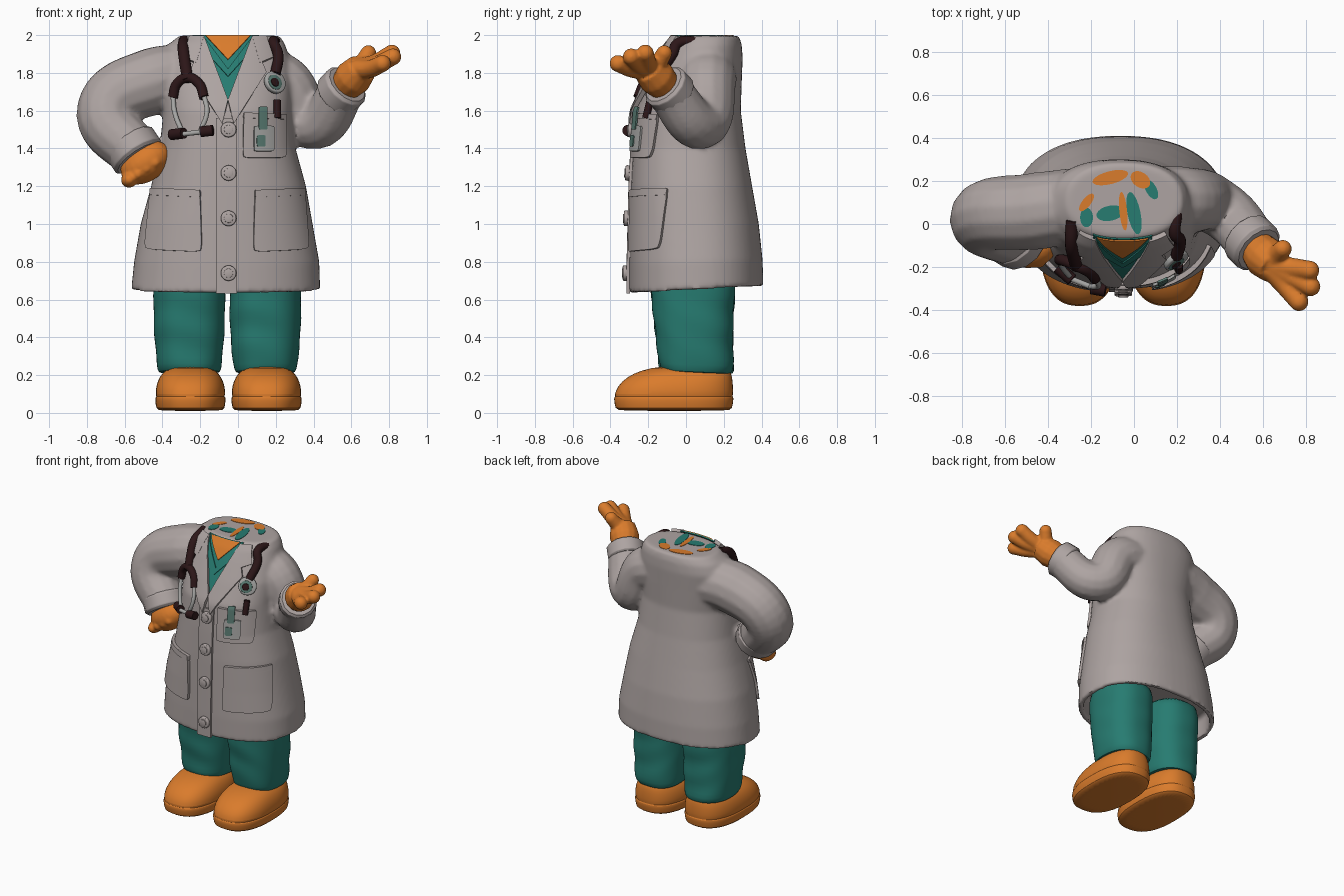
import bpy, bmesh, math
from math import sin, cos, pi
from mathutils import Vector

if bpy.data.objects.get("Cube"):
    bpy.data.objects.remove(bpy.data.objects["Cube"])


def material(name, rgb):
    m = bpy.data.materials.new(name)
    m.use_nodes = True
    m.diffuse_color = (*rgb, 1)
    m.node_tree.nodes["Principled BSDF"].inputs["Base Color"].default_value = (*rgb, 1)
    return m


COAT = material("coat grey", (0.42, 0.37, 0.36))
TEAL = material("scrubs teal", (0.02, 0.2, 0.165))
ORANGE = material("orange", (0.7, 0.2, 0.025))
DARK = material("dark rubber", (0.025, 0.008, 0.009))
METAL = material("pale metal", (0.38, 0.38, 0.37))
BADGE = material("badge green", (0.1, 0.2, 0.17))


def finish(ob, name, mat, smooth=True):
    ob.name = name
    ob.data.materials.clear()
    ob.data.materials.append(mat)
    bpy.ops.object.select_all(action='DESELECT')
    ob.select_set(True)
    bpy.context.view_layer.objects.active = ob
    if smooth:
        bpy.ops.object.shade_smooth_by_angle(angle=math.radians(45))
    return ob


def from_bmesh(bm, name, mat):
    bmesh.ops.recalc_face_normals(bm, faces=bm.faces)
    me = bpy.data.meshes.new(name)
    bm.to_mesh(me)
    bm.free()
    ob = bpy.data.objects.new(name, me)
    bpy.context.collection.objects.link(ob)
    return finish(ob, name, mat)


def modify(ob, kind, **settings):
    mod = ob.modifiers.new(kind.title(), kind)
    for key, value in settings.items():
        setattr(mod, key, value)
    bpy.context.view_layer.objects.active = ob
    bpy.ops.object.modifier_apply(modifier=mod.name)


def loft(name, rings, mat, power=2.3, segs=64, warp=lambda p: p):
    """Closed stack of oval rings: z, centre x, half width, front y, back y."""
    bm = bmesh.new()
    loops = []
    for z, cx, rx, yf, yb in rings:
        loop = []
        for i in range(segs):
            c, s = cos(2 * pi * i / segs), sin(2 * pi * i / segs)
            x = cx + rx * math.copysign(abs(c) ** (2 / power), c)
            y = (yf + yb) / 2 + (yb - yf) / 2 * math.copysign(abs(s) ** (2 / power), s)
            loop.append(bm.verts.new(warp(Vector((x, y, z)))))
        loops.append(loop)
    for a, b in zip(loops, loops[1:]):
        for i in range(segs):
            j = (i + 1) % segs
            bm.faces.new((a[i], a[j], b[j], b[i]))
    bm.faces.new(loops[0])
    bm.faces.new(loops[-1])
    return from_bmesh(bm, name, mat)


def tube(name, points, mat, radii):
    """Smooth tube through points, one radius for each or one for all."""
    if not isinstance(radii, (list, tuple)):
        radii = [radii] * len(points)
    cu = bpy.data.curves.new(name, 'CURVE')
    cu.dimensions, cu.bevel_depth, cu.bevel_resolution = '3D', 1, 5
    cu.use_fill_caps, cu.resolution_u = True, 10
    sp = cu.splines.new('BEZIER')
    sp.bezier_points.add(len(points) - 1)
    for bp, co, r in zip(sp.bezier_points, points, radii):
        bp.co, bp.radius = co, r
        bp.handle_left_type = bp.handle_right_type = 'AUTO'
    ob = bpy.data.objects.new(name, cu)
    bpy.context.collection.objects.link(ob)
    bpy.ops.object.select_all(action='DESELECT')
    ob.select_set(True)
    bpy.context.view_layer.objects.active = ob
    bpy.ops.object.convert(target='MESH')
    return finish(bpy.context.object, name, mat)


def ball(name, centre, size, mat, rot=(0, 0, 0)):
    bpy.ops.mesh.primitive_uv_sphere_add(segments=24, ring_count=14, location=centre, rotation=rot)
    bpy.context.object.scale = size
    return finish(bpy.context.object, name, mat)


def fuse(name, parts, mat, voxel, rounds):
    """Weld overlapping parts into one soft skin."""
    bpy.ops.object.select_all(action='DESELECT')
    for p in parts:
        p.select_set(True)
    bpy.context.view_layer.objects.active = parts[0]
    bpy.ops.object.join()
    bpy.ops.object.transform_apply()
    ob = parts[0]
    modify(ob, 'REMESH', mode='VOXEL', voxel_size=voxel)
    modify(ob, 'SMOOTH', factor=0.5, iterations=rounds)
    return finish(ob, name, mat)


# Coat body sections: z, centre x, half width, front y, back y
SECTIONS = [(0.65, -.065, .50, -.30, .41), (0.8, -.06, .49, -.30, .405), (1.0, -.06, .455, -.295, .385),
            (1.2, -.05, .41, -.29, .35), (1.4, -.055, .36, -.28, .315), (1.6, -.055, .34, -.265, .29),
            (1.75, -.06, .35, -.20, .295), (1.88, -.07, .34, -.135, .30), (1.95, -.06, .31, -.095, .295),
            (1.997, -.045, .265, -.06, .28)]


def section(z):
    z = min(max(z, SECTIONS[0][0]), SECTIONS[-1][0])
    for a, b in zip(SECTIONS, SECTIONS[1:]):
        if z <= b[0]:
            t = (z - a[0]) / (b[0] - a[0])
            return [p + (q - p) * t for p, q in zip(a, b)]


def front(x, z):
    _, cx, rx, yf, yb = section(z)
    t = min(abs(x - cx) / rx, 0.985)
    return (yf + yb) / 2 - (yb - yf) / 2 * (1 - t ** 2.3) ** (1 / 2.3)


def on(x, z, off=0.02):
    return Vector((x, front(x, z) - off, z))


def hem(p):
    p.z += 0.055 * p.y * max(0, 1 - (p.z - 0.65) / 0.4)
    return p


inner = [(z, -.065, .465, -.265, .375) for z in (0.80, 0.65)]
body = loft("coat_body", inner + SECTIONS, COAT, warp=hem)

# Sleeves, welded to the coat
right_arm = [(-.2, .1, 1.78), (-.45, .06, 1.755), (-.69, .03, 1.60), (-.53, -.07, 1.36)]
left_arm = [(.1, .11, 1.79), (.24, .11, 1.74), (.385, .08, 1.53), (.57, -.11, 1.73)]
sleeves = [tube("right_sleeve", right_arm, COAT, [.17, .18, .165, .14]),
           tube("left_sleeve", left_arm, COAT, [.16, .155, .135, .12])]
fuse("coat", [body] + sleeves, COAT, 0.014, 5)
for side, arm, r in (("right", right_arm, .15), ("left", left_arm, .128)):
    elbow, wrist = Vector(arm[-2]), Vector(arm[-1])
    d = (wrist - elbow).normalized()
    tube(side + "_cuff", [wrist - d * .09, wrist - d * .08, wrist, wrist + d * .015], COAT,
         [r - .01, r, r, r - .015])

# Open left hand
wrist, palm = (.57, -.11, 1.73), (.655, -.2, 1.825)
hand = [tube("palm", [wrist, (.61, -.155, 1.775), palm], ORANGE, [.085, .1, .085])]
for tip, r in (((.815, -.215, 1.905), .045), ((.82, -.29, 1.885), .045),
               ((.765, -.36, 1.85), .045), ((.69, -.115, 1.905), .042)):
    root = Vector(palm).lerp(Vector(tip), .1) + Vector((-.03, .01, -.01))
    mid = (root + Vector(tip)) / 2 - Vector((0, 0, .012))
    hand += [tube("finger", [root, mid, tip], ORANGE, [.055, .048, r]), ball("tip", tip, (r, r, r), ORANGE)]
fuse("left_hand", hand, ORANGE, 0.009, 3)

# Closed right hand on the hip
fist = [ball("fist", (-.49, -.1, 1.325), (.145, .105, .1), ORANGE, (0, -.6, 0)),
        tube("wrist", [(-.53, -.07, 1.37), (-.49, -.1, 1.31)], ORANGE, .095)]
for i in range(4):
    x, z = -.575 + .045 * i, 1.235 + .03 * i
    fist += [ball("knuckle", (x, -.13, z), (.045, .075, .042), ORANGE, (0, -.6, 0))]
fuse("right_hand", fist, ORANGE, 0.009, 3)


# Trousers with soft folds, and rounded shoes
def folds(p):
    p.z += -0.05 * (p.y - .05) * max(0, 1 - (p.z - .2) / .3)
    k = 0.007 * sin(p.z * 34 + p.x * 9 + p.y * 12)
    p.x += k * .5
    p.y += k
    return p


for side, cx in (("right", -.258), ("left", .145)):
    rings = [(.215, .13, -.1, .21), (.21, .163, -.135, .245), (.25, .17, -.145, .255), (.32, .178, -.15, .25),
             (.38, .183, -.16, .25), (.44, .187, -.165, .25), (.5, .189, -.17, .25), (.56, .19, -.18, .255),
             (.62, .19, -.185, .26), (.7, .19, -.19, .26), (.8, .18, -.18, .25)]
    leg = loft(side + "_trouser_leg", [(z, cx, *r) for z, *r in rings], TEAL, 2.4, 40, folds)
    modify(leg, 'SUBSURF', levels=1)
    shape = [(.01, .165, -.355, .23), (.02, .182, -.375, .245), (.07, .187, -.382, .252), (.082, .186, -.381, .252),
             (.087, .179, -.374, .246), (.094, .185, -.379, .25), (.14, .183, -.365, .25), (.19, .165, -.315, .245),
             (.225, .135, -.24, .235), (.25, .085, -.13, .2)]
    shoe = loft(side + "_shoe", [(z, cx + .006, *r) for z, *r in shape], ORANGE, 2.5, 40)
    modify(shoe, 'SUBSURF', levels=1)


# Panels that follow the coat front
def panel(name, corners, mat, off, thick, corner=0.0, n=12):
    bl, br, tr, tl = [Vector(c) for c in corners]
    bm = bmesh.new()
    grid = []
    for j in range(n + 1):
        row = []
        for i in range(n + 1):
            u, v = 2 * i / n - 1, 2 * j / n - 1
            u, v = u * (1 - corner * v ** 8), v * (1 - corner * u ** 8)
            s, t = (u + 1) / 2, (v + 1) / 2
            p = bl.lerp(br, s).lerp(tl.lerp(tr, s), t)
            row.append(bm.verts.new(hem(on(p.x, p.y, off))))
        grid.append(row)
    for a, b in zip(grid, grid[1:]):
        for i in range(n):
            bm.faces.new((a[i], a[i + 1], b[i + 1], b[i]))
    bmesh.ops.remove_doubles(bm, verts=bm.verts, dist=1e-5)
    ob = from_bmesh(bm, name, mat)
    modify(ob, 'SOLIDIFY', thickness=thick, offset=0)
    return finish(ob, name, mat)


def box(x0, x1, z0, z1):
    return [(x0, z0), (x1, z0), (x1, z1), (x0, z1)]


MID = -.053
panel("shirt", [(MID, 1.64), (MID, 1.64), (.085, 1.997), (-.19, 1.997)], TEAL, .008, .008)
panel("shirt_collar", [(MID, 1.78), (MID, 1.82), (.08, 1.997), (.10, 1.95)], TEAL, .014, .012)
panel("shirt_collar_right", [(MID, 1.78), (MID, 1.82), (-.186, 1.997), (-.206, 1.95)], TEAL, .014, .012)
panel("chest", [(MID, 1.87), (MID, 1.87), (.065, 1.997), (-.171, 1.997)], ORANGE, .018, .008)
for side, m in (("left", 1), ("right", -1)):
    def mir(*pts):
        return [(MID + m * x, z) for x, z in pts]
    panel(side + "_lapel", mir((.03, 1.53), (0, 1.655), (.125, 1.99), (.2, 1.8)), COAT, .018, .024)
    panel(side + "_collar", mir((.165, 1.85), (.125, 1.99), (.2, 1.99), (.235, 1.88)), COAT, .018, .026)
panel("placket", box(-.115, -.005, .65, 1.56), COAT, .006, .018, n=24)
for name, b in (("right_pocket", [(-.49, .87), (-.19, .86), (-.2, 1.18), (-.455, 1.19)]),
                ("left_pocket", [(.08, .86), (.37, .87), (.345, 1.19), (.09, 1.18)]),
                ("breast_pocket", [(.025, 1.35), (.25, 1.35), (.25, 1.58), (.03, 1.59)])):
    panel(name, b, COAT, .007, .024, .05, 20)
    panel(name + "_hem", [Vector(b[3]).lerp(Vector(b[0]), .12), Vector(b[2]).lerp(Vector(b[1]), .12), b[2], b[3]],
          COAT, .012, .026, .03)
panel("badge", box(.085, .19, 1.385, 1.52), METAL, .027, .014, .05)
panel("badge_picture", box(.1, .145, 1.41, 1.47), BADGE, .037, .008, .1)
panel("badge_strap", box(.11, .155, 1.5, 1.62), BADGE, .036, .01, .05)
tube("pen", [on(.207, 1.56, .025), on(.207, 1.655, .025)], DARK, .02)


def disc(name, x, z, r, depth, mat, off):
    e = .02
    normal = Vector((front(x + e, z) - front(x - e, z), -2 * e, front(x, z + e) - front(x, z - e)))
    bpy.ops.mesh.primitive_cylinder_add(vertices=28, radius=r, depth=depth, location=on(x, z, off))
    ob = bpy.context.object
    ob.rotation_euler = normal.to_track_quat('Z', 'Y').to_euler()
    modify(ob, 'BEVEL', width=depth * .25, segments=2)
    return finish(ob, name, mat)


for i, z in enumerate((1.5, 1.27, 1.03, .74)):
    disc("button_%d" % (i + 1), -.05, z, .041, .026, COAT, .022)
    disc("button_centre_%d" % (i + 1), -.05, z, .024, .008, COAT, .036)

# Stethoscope around the neck
tube("stethoscope_right_hose", [(-.285, .02, 1.97), on(-.29, 1.93, .03), on(-.28, 1.85, .035), on(-.265, 1.76, .035)],
     DARK, .03)
tube("stethoscope_fork", [on(-.345, 1.67, .03), on(-.325, 1.74, .035), on(-.265, 1.775, .04), on(-.205, 1.74, .035),
                          on(-.18, 1.67, .03)], DARK, .026)
for x0, x1, x2, z in ((-.345, -.335, -.29, 1.475), (-.18, -.165, -.2, 1.49)):
    tube("ear_tube", [on(x0, 1.68, .03), on(x1, 1.59, .03), on(x2, z, .035)], METAL, .013)
    tip = -.32 if x0 < -.3 else -.165
    tube("ear_tip", [on(tip - .033, z - .002, .04), on(tip + .033, z + .006, .04)], DARK, .029)
tube("ear_bar", [on(-.3, 1.475, .04), on(-.17, 1.49, .04)], METAL, .013)
tube("stethoscope_left_hose", [(.2, .07, 1.965), on(.19, 1.955, .02), on(.212, 1.9, .03), on(.197, 1.79, .035)], DARK, .028)
disc("chest_piece", .195, 1.75, .062, .03, METAL, .03)
disc("chest_piece_ring", .195, 1.75, .042, .01, BADGE, .046)
disc("chest_piece_centre", .195, 1.75, .024, .012, DARK, .051)

# Coloured patches on the flat neck
for i, (x, y, rx, ry, turn, mat) in enumerate((
        (-.11, .215, .085, .03, .25, ORANGE), (.03, .205, .05, .035, -.6, ORANGE), (-.22, .1, .05, .02, .9, ORANGE),
        (-.05, .06, .018, .09, .1, ORANGE), (0, .05, .03, .1, .2, TEAL), (-.11, .05, .065, .035, .2, TEAL),
        (.08, .16, .025, .05, .5, TEAL), (-.22, .03, .03, .045, 0, TEAL))):
    bpy.ops.mesh.primitive_cylinder_add(vertices=20, radius=1, depth=.006, location=(x, y, 1.997),
                                        rotation=(0, 0, turn))
    bpy.context.object.scale = (rx, ry, 1)
    finish(bpy.context.object, "neck_patch_%d" % (i + 1), mat)
